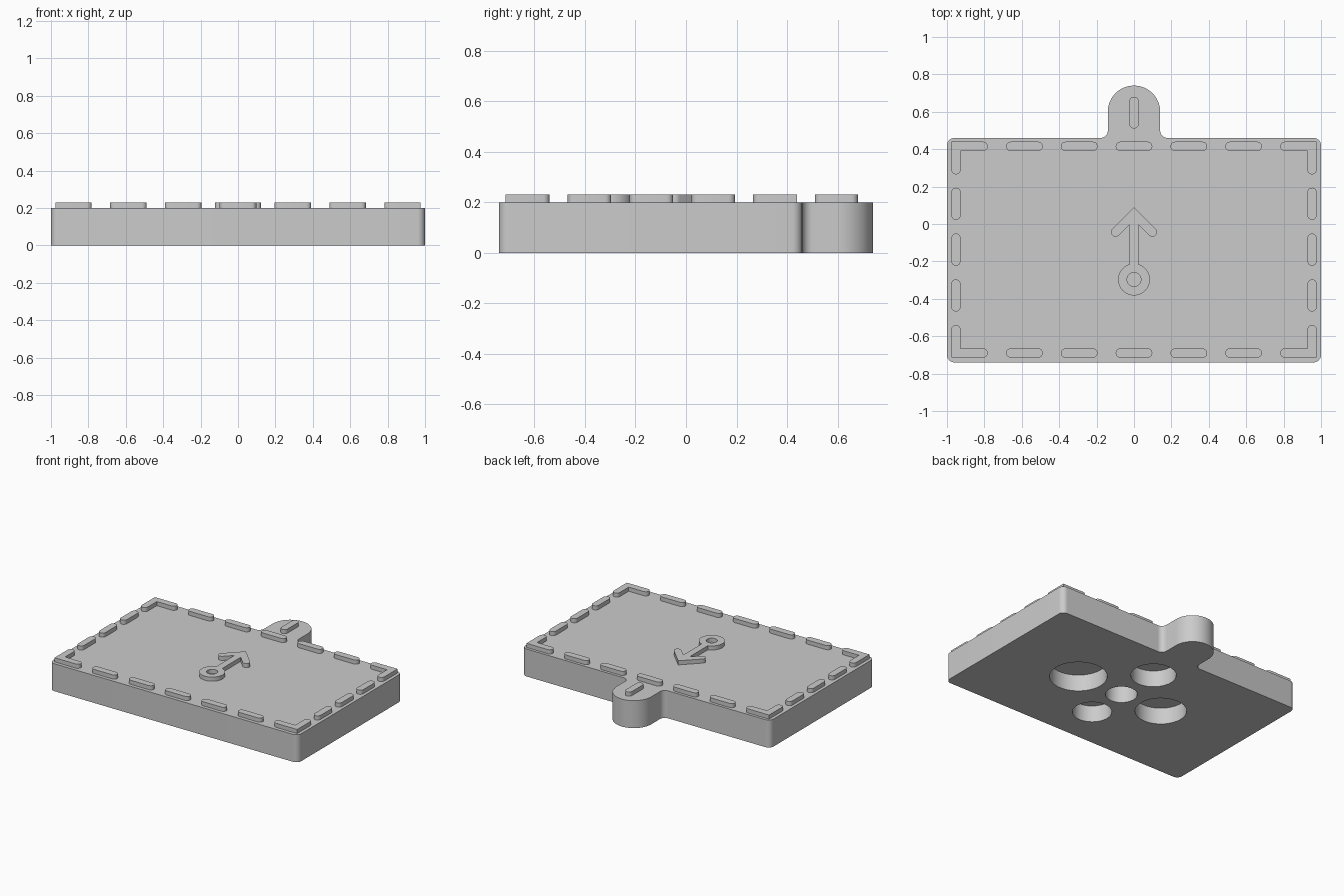
import bpy, bmesh, math
from mathutils import Vector

if "Cube" in bpy.data.objects:
    bpy.data.objects.remove(bpy.data.objects["Cube"])

grey = bpy.data.materials.new("light_grey")
grey.diffuse_color = (0.6, 0.6, 0.6, 1)
grey.use_nodes = True
grey.node_tree.nodes["Principled BSDF"].inputs["Base Color"].default_value = grey.diffuse_color
BASE, TOP = 0.2, 0.23          # plate thickness, top of raised marks
W = 0.025                      # half width of a raised stroke


def arc(cx, cy, r, a0, a1, n=10):
    """Points along an arc, angles in degrees."""
    return [(cx + r * math.cos(math.radians(a0 + (a1 - a0) * i / n)),
             cy + r * math.sin(math.radians(a0 + (a1 - a0) * i / n))) for i in range(n + 1)]


def prism(name, outline, z0, z1):
    """Extrude a closed 2D outline between two heights."""
    bm = bmesh.new()
    face = bm.faces.new([bm.verts.new((x, y, z0)) for x, y in outline])
    ext = bmesh.ops.extrude_face_region(bm, geom=[face])
    bmesh.ops.translate(bm, vec=(0, 0, z1 - z0),
                        verts=[v for v in ext["geom"] if isinstance(v, bmesh.types.BMVert)])
    bmesh.ops.remove_doubles(bm, verts=bm.verts, dist=1e-5)
    bmesh.ops.recalc_face_normals(bm, faces=bm.faces)
    mesh = bpy.data.meshes.new(name)
    bm.to_mesh(mesh)
    bm.free()
    mesh.materials.append(grey)
    ob = bpy.data.objects.new(name, mesh)
    bpy.context.collection.objects.link(ob)
    return ob


def select(ob):
    bpy.ops.object.select_all(action='DESELECT')
    ob.select_set(True)
    bpy.context.view_layer.objects.active = ob


def smooth(ob):
    select(ob)
    bpy.ops.object.shade_smooth_by_angle(angle=math.radians(30))


def bore(ob, x, y, r, z0, z1):
    """Cut a round hole."""
    cutter = prism("hole_cutter", arc(x, y, r, 0, 360, 64)[:-1], z0, z1)
    mod = ob.modifiers.new("hole", 'BOOLEAN')
    mod.operation, mod.solver, mod.object = 'DIFFERENCE', 'EXACT', cutter
    select(ob)
    bpy.ops.object.modifier_apply(modifier=mod.name)
    bpy.data.objects.remove(cutter)


def mark(name, path):
    """Raised round-ended stroke along a path of two or three points."""
    p = [Vector(q) for q in path]
    d0, d1 = (p[1] - p[0]).normalized(), (p[-1] - p[-2]).normalized()
    a0, a1 = (math.degrees(math.atan2(d.y, d.x)) for d in (d0, d1))
    out = arc(*p[-1], W, a1 - 90, a1 + 90)
    n0, n1 = Vector((-d0.y, d0.x)), Vector((-d1.y, d1.x))
    mitre = (n0 + n1) * W / (1 + n0.dot(n1))
    if len(p) == 3:
        out.append(tuple(p[1] + mitre))
    out += arc(*p[0], W, a0 + 90, a0 + 270)
    if len(p) == 3:
        out.append(tuple(p[1] - mitre))
    smooth(prism(name, out, BASE, TOP))


# plate with rounded corners and a round tab at the back
R = 0.04
half = (arc(1 - R, -0.74 + R, R, -90, 0) + arc(1 - R, 0.46 - R, R, 0, 90)
        + arc(0.14 + R, 0.46 + R, R, 270, 180) + arc(0, 0.6, 0.14, 0, 90, 24))
plate = prism("plate", half + [(-x, y) for x, y in reversed(half[:-1])], 0, BASE)

# blind holes underneath: x, y, radius
for x, y, r in [(0, -0.13, 0.105), (0.37, -0.13, 0.19), (-0.34, -0.13, 0.17),
                (0, 0.2, 0.15), (0, -0.43, 0.13)]:
    bore(plate, x, y, r, -0.1, 0.12)
smooth(plate)

# dashed border
for y in (0.415, -0.69):
    for i in range(-2, 3):
        x = i * 0.293
        mark("row_dash", [(x - 0.073, y), (x + 0.073, y)])
for s in (-1, 1):
    x = s * 0.952
    for y in (0.108, -0.137, -0.382):
        mark("side_dash", [(x, y - 0.061), (x, y + 0.061)])
    for y, t in ((0.415, -1), (-0.69, 1)):
        mark("corner_dash", [(s * 0.807, y), (x, y), (x, y + t * 0.125)])
mark("tab_dash", [(0, 0.535), (0, 0.655)])

# arrow with a ring at its tail
a = math.degrees(math.asin(W / 0.085))
side = ([(0, 0.09)] + arc(0.098, -0.043, W, 45, -135) + [(W, -0.005)]
        + arc(0, -0.297, 0.085, 90 - a, -90, 32))
arrow = prism("arrow", side + [(-x, y) for x, y in reversed(side[1:-1])], BASE, TOP)
bore(arrow, 0, -0.297, 0.037, BASE - 0.1, TOP + 0.1)
smooth(arrow)
